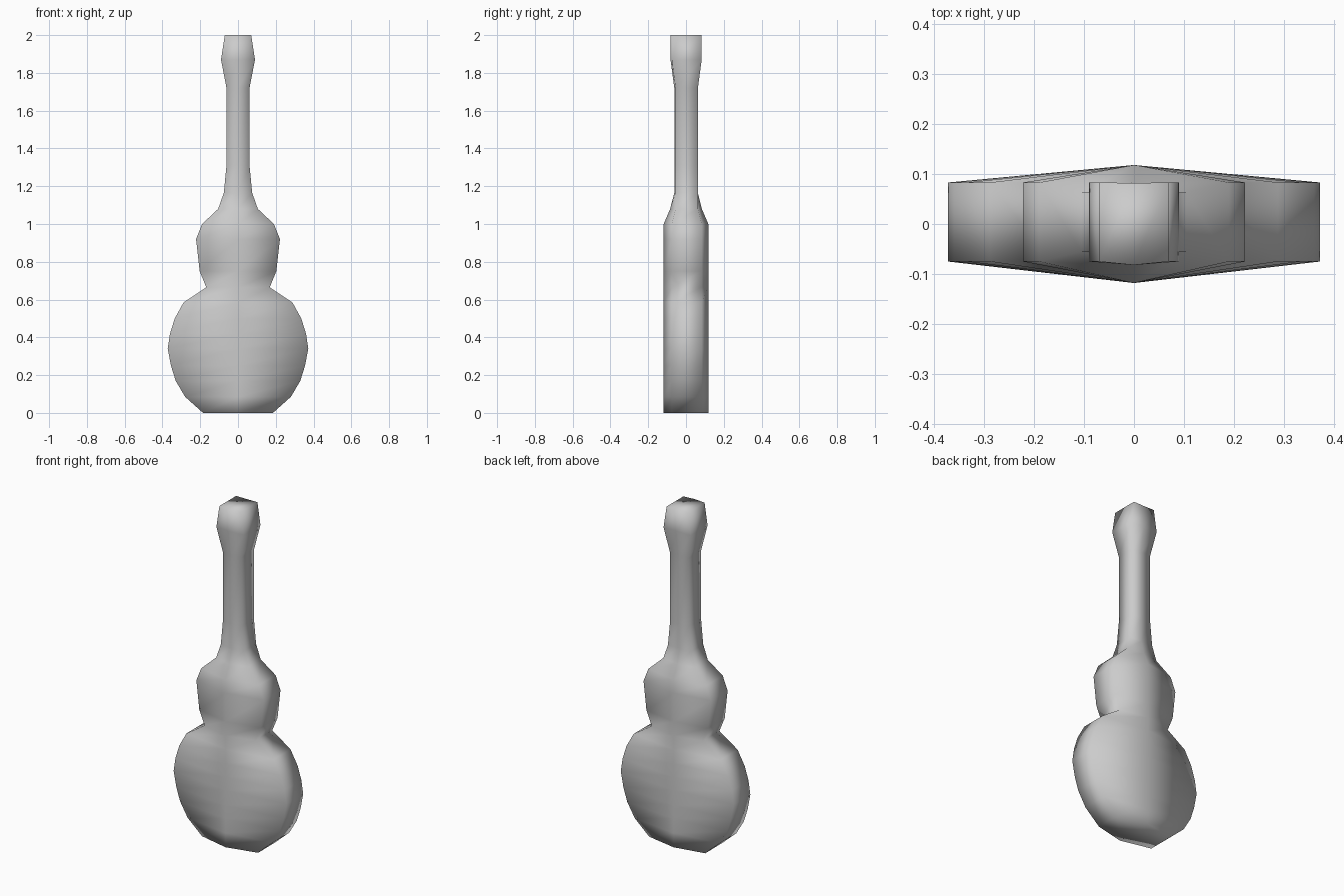
import bpy
import bmesh

if "Cube" in bpy.data.objects:
    bpy.data.objects.remove(bpy.data.objects["Cube"])

# Plain grey finish
grey = bpy.data.materials.new("plain_grey")
grey.use_nodes = True
colour = (0.6, 0.6, 0.6, 1)
grey.diffuse_color = colour
grey.node_tree.nodes["Principled BSDF"].inputs["Base Color"].default_value = colour

# Outline from the base to the head: height, half width
BODY = [(0, .185), (.085, .28), (.17, .33), (.25, .355), (.34, .372),
        (.42, .36), (.5, .335), (.585, .288), (.665, .168), (.75, .203),
        (.92, .222), (1.0, .19)]
NECK = [(1.08, .105), (1.165, .075), (1.31, .061), (1.72, .061)]
HEAD = [(1.87, .09), (2.0, .07)]

# Side edge and centre ridge half depths for each part
rings = [(z, w, .079, .118) for z, w in BODY]
rings += [(z, w, .059, .084 if z < 1.1 else .062) for z, w in NECK]
rings += [(z, w, .079, .082) for z, w in HEAD]


def add_ring(bm, z, w, side, ridge):
    """Six-sided section with a ridge down the front and the back."""
    shift = .004
    points = [(0, -ridge), (w, shift - side), (w, shift + side),
              (0, ridge), (-w, shift + side), (-w, shift - side)]
    return [bm.verts.new((x, y, z)) for x, y in points]


# Guitar body, neck and head as one continuous skin
bm = bmesh.new()
loops = [add_ring(bm, *ring) for ring in rings]
for low, high in zip(loops, loops[1:]):
    for i in range(6):
        j = (i + 1) % 6
        bm.faces.new((low[i], low[j], high[j], high[i]))

# Base and head caps, split along the ridge line
for loop in (loops[0], loops[-1]):
    bm.faces.new(loop[:4])
    bm.faces.new(loop[3:] + loop[:1])
bmesh.ops.recalc_face_normals(bm, faces=bm.faces)
for face in bm.faces:
    face.smooth = True

mesh = bpy.data.meshes.new("guitar_body_and_neck")
bm.to_mesh(mesh)
bm.free()
mesh.materials.append(grey)
guitar = bpy.data.objects.new("guitar_body_and_neck", mesh)
bpy.context.collection.objects.link(guitar)
